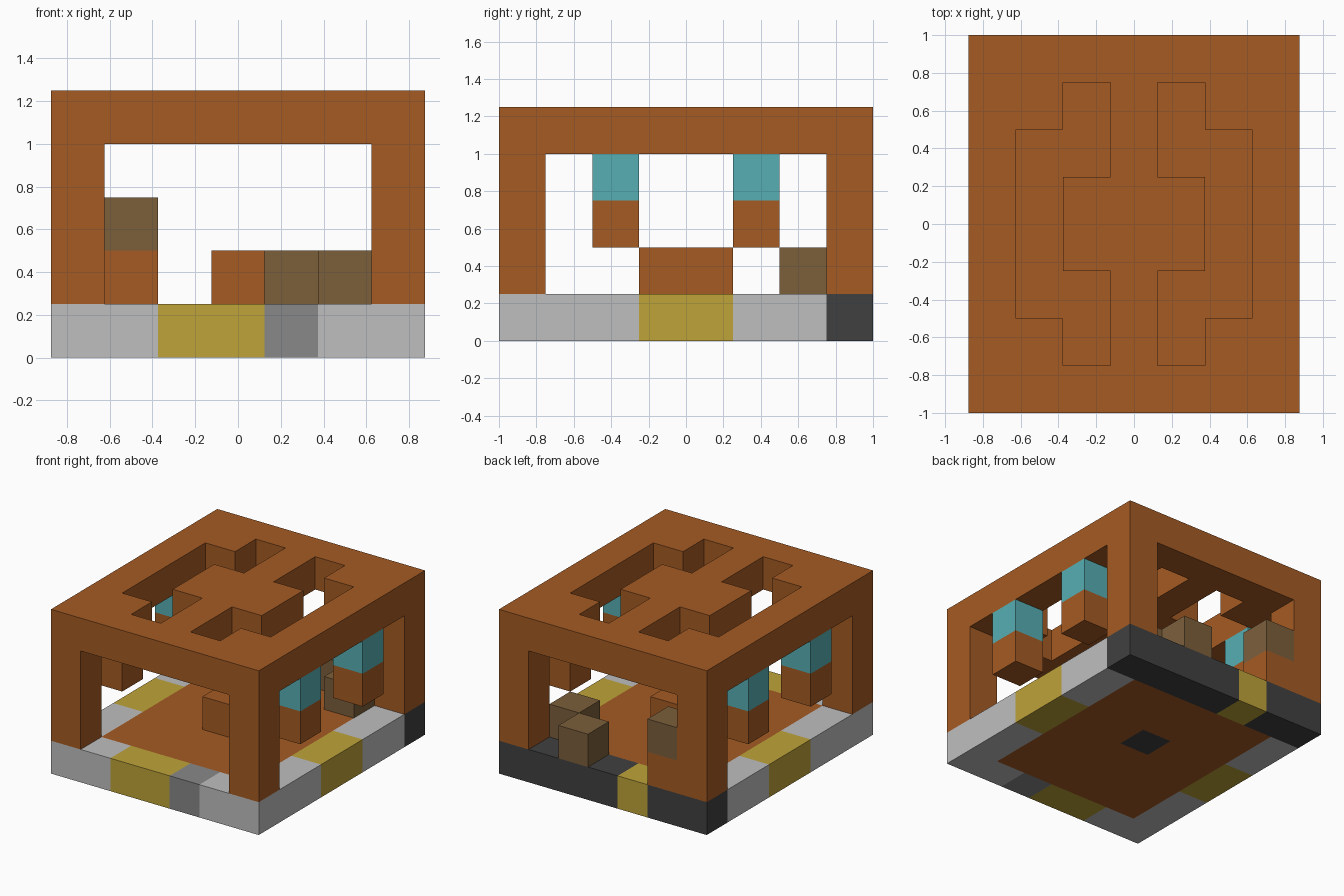
import bpy
import bmesh
from mathutils import Vector

if "Cube" in bpy.data.objects:
    bpy.data.objects.remove(bpy.data.objects["Cube"])

CELL = 0.25
NX, NY = 7, 8


def make_material(name, hex_code):
    def linear(c):
        return c / 12.92 if c <= 0.04045 else ((c + 0.055) / 1.055) ** 2.4
    colour = [linear(b / 255) for b in bytes.fromhex(hex_code)] + [1.0]
    mat = bpy.data.materials.new(name)
    mat.use_nodes = True
    mat.diffuse_color = colour
    mat.node_tree.nodes["Principled BSDF"].inputs["Base Color"].default_value = colour
    return mat


orange = make_material("orange_wood", "A55B23")
light_grey = make_material("light_grey_stone", "BFBFBF")
mid_grey = make_material("mid_grey_stone", "888888")
dark = make_material("dark_stone", "404040")
yellow = make_material("yellow", "BFA339")
blue = make_material("pale_blue", "57AFB4")
brown = make_material("dull_brown", "7C5F3B")

cells = {}      # grid cell -> part name
materials = {}  # part name -> material


def block(part, mat, xs, ys, zs):
    """Fill ranges of grid cells (start, stop); later blocks replace earlier ones."""
    materials[part] = mat
    for i in range(*xs):
        for j in range(*ys):
            for k in range(*zs):
                cells[i, j, k] = part


def cube(part, mat, i, j, k):
    block(part, mat, (i, i + 1), (j, j + 1), (k, k + 1))


# Base: stone ring, dark back row, wooden floor
block("base_ring", light_grey, (0, NX), (0, NY), (0, 1))
block("base_back_row", dark, (0, NX), (7, NY), (0, 1))
block("floor", orange, (1, 6), (1, 7), (0, 1))
cube("floor_core", dark, 3, 4, 0)

# Yellow sections of the base, and one grey step
block("front_marker", yellow, (2, 4), (0, 1), (0, 1))
cube("back_marker", yellow, 2, 7, 0)
cube("front_step", mid_grey, 4, 0, 0)
for side, i in (("right", 0), ("left", 6)):
    block(side + "_marker", yellow, (i, i + 1), (3, 5), (0, 1))

# Roof with two openings, mirrored left to right
block("roof", orange, (0, NX), (0, NY), (4, 5))
for inner, outer in ((2, 1), (4, 5)):
    for j in (1, 2, 5, 6):
        del cells[inner, j, 4]
    for j in range(2, 6):
        del cells[outer, j, 4]

# Corner posts, and hanging blocks along both sides
for i in (0, 6):
    for j in (0, 7):
        block("corner_posts", orange, (i, i + 1), (j, j + 1), (1, 4))
    for j in (2, 5):
        cube("hanging_windows", blue, i, j, 3)
        cube("hanging_ends", orange, i, j, 2)

# Loose blocks on the floor and at the back
block("centre_bench", orange, (3, 4), (3, 5), (1, 2))
cube("back_post_foot", orange, 1, 7, 1)
cube("back_post_cap", brown, 1, 7, 2)
cube("back_crate", brown, 4, 7, 1)
cube("inner_crate", brown, 5, 6, 1)


def build(part):
    """Make one mesh from the exposed sides of a part's cells."""
    bm = bmesh.new()
    for cell in [c for c, p in cells.items() if p == part]:
        for axis in range(3):
            for sign in (-1, 1):
                step = [0, 0, 0]
                step[axis] = sign
                if tuple(a + b for a, b in zip(cell, step)) in cells:
                    continue
                u, v = Vector(), Vector()
                u[(axis + 1) % 3] = v[(axis + 2) % 3] = 0.5
                middle = Vector(cell) + Vector((0.5, 0.5, 0.5)) + Vector(step) / 2
                ring = [-u - v, u - v, u + v, v - u][::sign]
                bm.faces.new([bm.verts.new(middle + c) for c in ring])
    bmesh.ops.remove_doubles(bm, verts=bm.verts, dist=0.001)
    for vert in bm.verts:
        vert.co = (vert.co - Vector((NX / 2, NY / 2, 0))) * CELL
    mesh = bpy.data.meshes.new(part)
    bm.to_mesh(mesh)
    bm.free()
    mesh.materials.append(materials[part])
    bpy.context.collection.objects.link(bpy.data.objects.new(part, mesh))


for part_name in materials:
    build(part_name)
